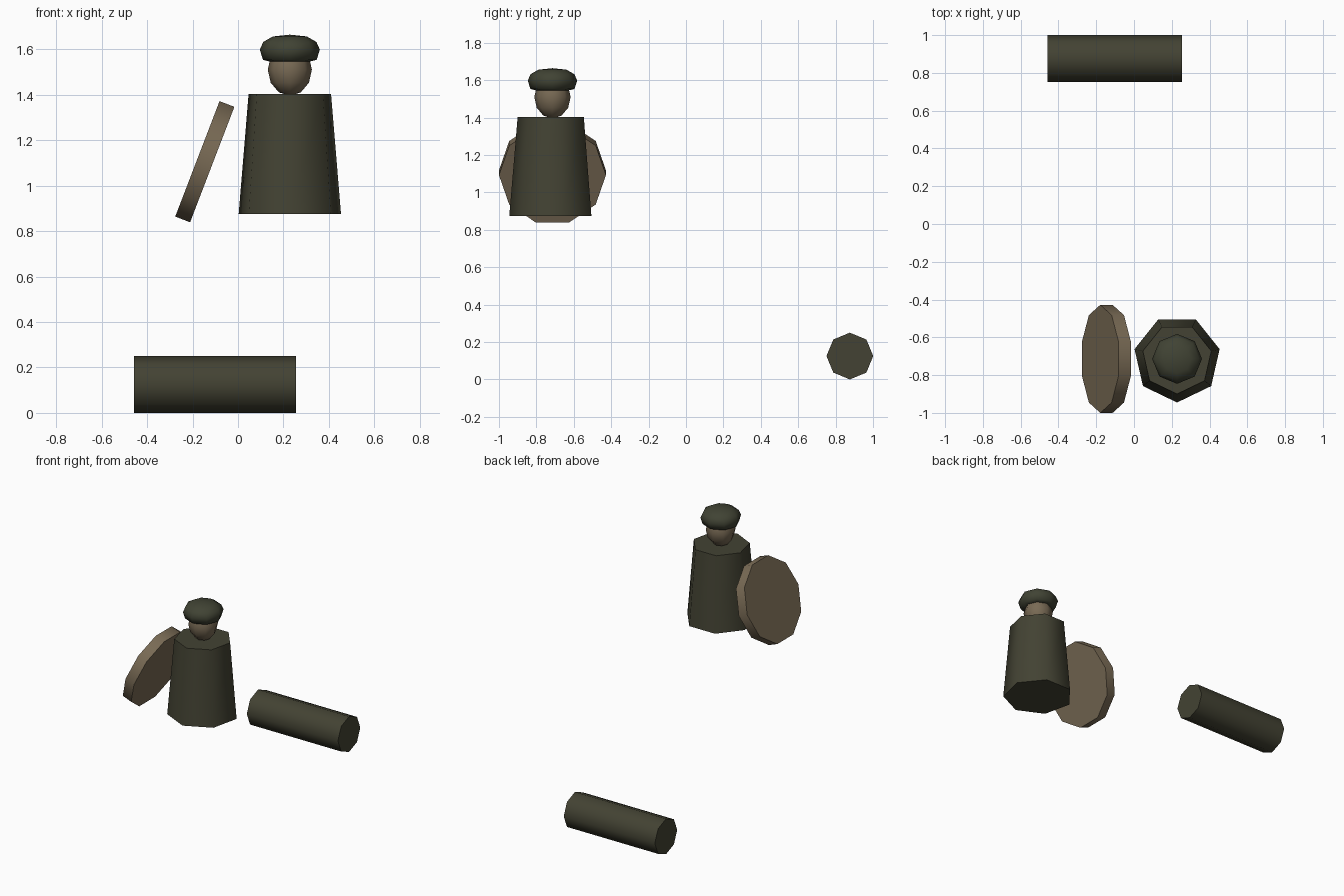
import bpy, bmesh
from math import sin, cos, pi, radians

cube = bpy.data.objects.get("Cube")
if cube:
    bpy.data.objects.remove(cube)


def material(name, rgb):
    mat = bpy.data.materials.new(name)
    mat.use_nodes = True
    mat.diffuse_color = (*rgb, 1)
    mat.node_tree.nodes["Principled BSDF"].inputs["Base Color"].default_value = (*rgb, 1)
    return mat


olive = material("dark olive", (0.056, 0.055, 0.033))
hat_green = material("hat green", (0.052, 0.056, 0.034))
tan = material("dull tan", (0.19, 0.145, 0.09))


def lathe(name, profile, sides, mat, location, start=0.0, tilt=0.0):
    """Spin (radius, height) points round local z; zero radius makes a pole."""
    bm = bmesh.new()
    rings = []
    for r, z in profile:
        if r == 0:
            rings.append([bm.verts.new((0, 0, z))] * sides)
        else:
            angles = [start + 2 * pi * k / sides for k in range(sides)]
            rings.append([bm.verts.new((r * cos(a), r * sin(a), z)) for a in angles])
    for low, high in zip(rings, rings[1:]):
        for k in range(sides):
            n = (k + 1) % sides
            corners = [low[k], low[n], high[n], high[k]]
            bm.faces.new(list(dict.fromkeys(corners)))
    # Flat caps on open ends
    if profile[0][0] > 0:
        bm.faces.new(rings[0][::-1])
    if profile[-1][0] > 0:
        bm.faces.new(rings[-1])
    bmesh.ops.recalc_face_normals(bm, faces=bm.faces)
    mesh = bpy.data.meshes.new(name)
    bm.to_mesh(mesh)
    bm.free()
    mesh.materials.append(mat)
    obj = bpy.data.objects.new(name, mesh)
    obj.location = location
    obj.rotation_euler.y = tilt
    bpy.context.collection.objects.link(obj)
    bpy.ops.object.select_all(action='DESELECT')
    obj.select_set(True)
    bpy.context.view_layer.objects.active = obj
    bpy.ops.object.shade_smooth_by_angle(angle=radians(62))
    return obj


X, Y = 0.228, -0.714   # centre of the figure

# Tapered seven-sided body
lathe("body", [(0.231, 0.874), (0.186, 1.404)], 7, olive, (X, Y, 0), start=-pi / 2)

# Rounded head
head = [(0 if i in (0, 6) else 0.097 * sin(pi * i / 6), -0.115 * cos(pi * i / 6))
        for i in range(7)]
lathe("head", head, 8, tan, (X, Y, 1.51))

# Flattened hat
hat = [(0, 1.545), (0.085, 1.545), (0.118, 1.553), (0.132, 1.598),
       (0.117, 1.632), (0.075, 1.656), (0, 1.664)]
lathe("hat", hat, 8, hat_green, (X, Y, 0))

# Leaning ten-sided shield
lathe("shield", [(0.286, -0.035), (0.286, 0.035)], 10, tan,
      (-0.146, Y, 1.105), start=pi / 2, tilt=radians(111))

# Eight-sided roll lying on the ground
lathe("ground_roll", [(0.125, -0.356), (0.125, 0.356)], 8, olive,
      (-0.101, 0.876, 0.125), tilt=pi / 2)
